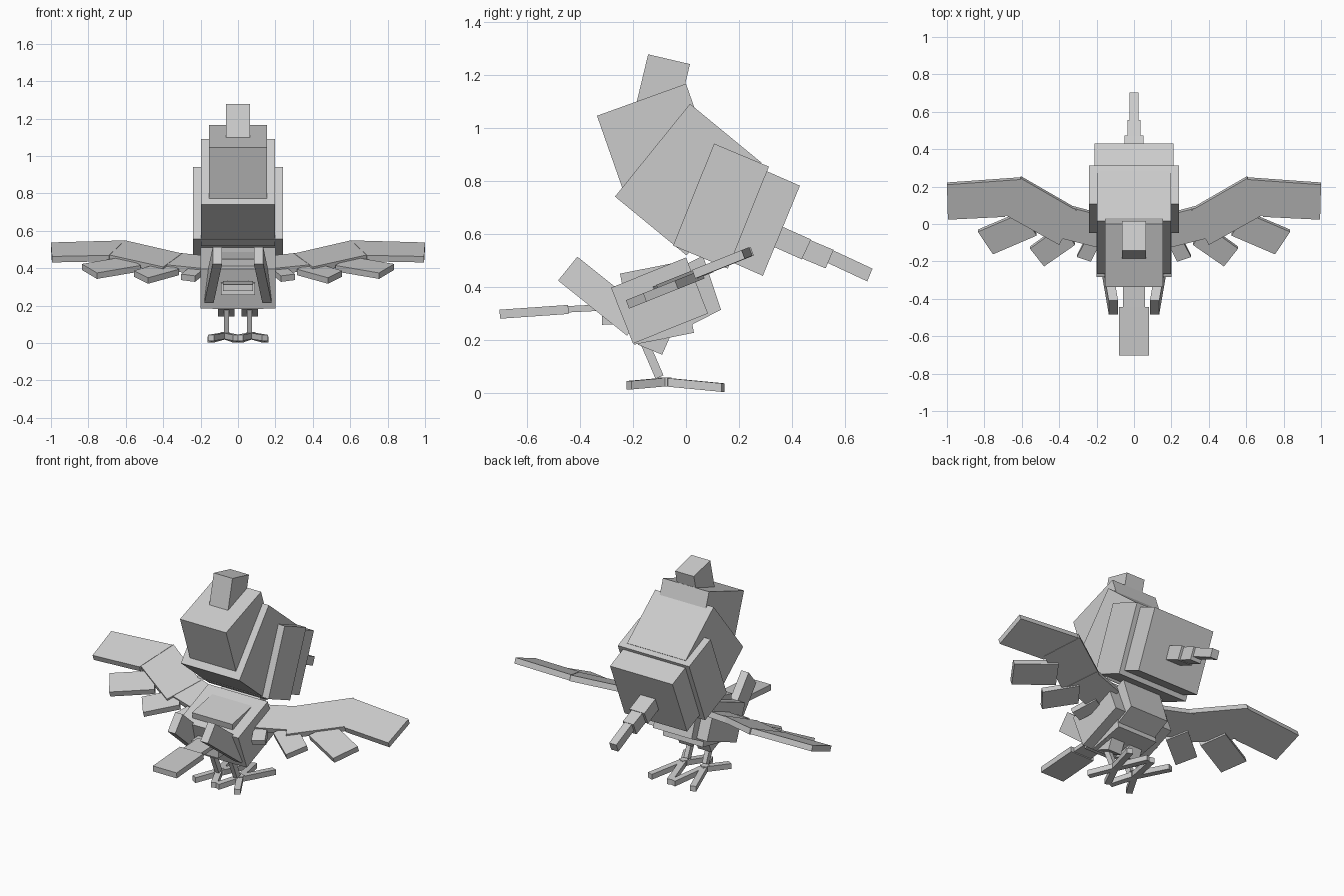
import bpy, bmesh
from mathutils import Vector as V

if "Cube" in bpy.data.objects:
    bpy.data.objects.remove(bpy.data.objects["Cube"])

grey = bpy.data.materials.new("plain_grey")
grey.use_nodes = True
grey.diffuse_color = (0.6, 0.6, 0.6, 1)
grey.node_tree.nodes["Principled BSDF"].inputs["Base Color"].default_value = (0.6, 0.6, 0.6, 1)


def prism(name, base, offset, mirror=False):
    """Flat outline swept along an offset, optionally mirrored in x."""
    bm = bmesh.new()
    low = [bm.verts.new(p) for p in base]
    high = [bm.verts.new(V(p) + V(offset)) for p in base]
    bm.faces.new(low)
    bm.faces.new(high)
    for i in range(len(low)):
        j = (i + 1) % len(low)
        bm.faces.new((low[i], low[j], high[j], high[i]))
    bmesh.ops.recalc_face_normals(bm, faces=bm.faces)
    mesh = bpy.data.meshes.new(name)
    bm.to_mesh(mesh)
    bm.free()
    mesh.materials.append(grey)
    ob = bpy.data.objects.new(name, mesh)
    bpy.context.collection.objects.link(ob)
    if mirror:
        mod = ob.modifiers.new("mirror", "MIRROR")
        mod.use_mirror_merge = False
    return ob


def side_box(name, a, b, c, x0, x1, slant=0, mirror=False):
    """Box from three (y, z) corners: a, its neighbour b, its neighbour c."""
    d = (b[0] + c[0] - a[0], b[1] + c[1] - a[1])
    base = [(x0, *a), (x0 + slant, *b), (x0 + slant, *d), (x0, *c)]
    return prism(name, base, (x1 - x0, 0, 0), mirror)


def centred(name, a, b, c, half):
    return side_box(name, a, b, c, -half, half)


# Upper body blocks
centred("crown_block", (-.143, 1.277), (.015, 1.24), (-.195, 1.06), .063)
centred("head_block", (-.336, 1.045), (0, 1.166), (-.235, .757), .155)
centred("neck_block", (.015, 1.09), (.285, .868), (-.268, .74), .197)
centred("chest_block", (.106, .94), (.313, .853), (-.049, .555), .24)
centred("rump_block", (.243, .863), (.43, .781), (.103, .523), .21)

# Stepped spike on the rump
centred("spike_root", (.34, .637), (.472, .578), (.305, .562), .05)
centred("spike_middle", (.44, .588), (.557, .539), (.41, .518), .036)
centred("spike_tip", (.53, .549), (.704, .468), (.51, .501), .024)

# Lower body blocks
centred("lower_body", (-.283, .396), (0, .51), (-.2, .185), .2)
centred("back_pad", (-.249, .449), (-.023, .494), (-.196, .181), .135)
centred("belly_block", (.064, .517), (.132, .313), (-.155, .404), .13)

# Flat tail plates and their root
centred("tail_root", (-.317, .32), (-.2, .325), (-.317, .256), .09)
centred("tail_inner", (-.46, .326), (-.3, .334), (-.459, .302), .06)
centred("tail_outer", (-.704, .313), (-.445, .331), (-.702, .279), .08)

# Slanted side flaps
side_box("side_flap", (-.41, .513), (-.15, .305), (-.483, .423), .085, .135, .045, True)


def wing_plate(name, outline, drop=0.0):
    """Plate lying in the tilted plane of the wing, from an (x, y) outline."""
    base = [(x, y, .417 - drop + .4 * y) for x, y in outline]
    return prism(name, base, (0, -.012, .032), True)


# Wing panels and feathers
wing_plate("wing_shoulder", [(.15, .05), (.36, .105), (.45, -.05), (.17, -.12)], .004)
wing_plate("wing_middle", [(.3, .08), (.605, .256), (.706, .07), (.4, -.1)], .002)
wing_plate("wing_outer", [(.605, .25), (1, .222), (.995, .035), (.69, .05)])
wing_plate("feather_outer", [(.835, -.03), (.6, .07), (.52, -.05), (.754, -.15)], .014)
wing_plate("feather_middle", [(.556, -.12), (.39, 0), (.315, -.1), (.481, -.215)], .014)
wing_plate("feather_inner", [(.305, -.165), (.24, -.04), (.17, -.07), (.23, -.19)], .014)

# Legs
side_box("thigh", (-.181, .181), (-.09, .143), (-.12, .32), .018, .108, 0, True)
side_box("shin", (-.17, .18), (-.115, .052), (-.14, .193), .048, .076, 0, True)

# Splayed toes
hub = V((.07, -.08, .024))
for name, tip in {"front_outer_toe": (.145, -.215), "front_inner_toe": (.01, -.215),
                  "back_outer_toe": (.145, .14), "back_inner_toe": (.01, .14)}.items():
    end = V((*tip, .003 if tip[1] > 0 else .012))
    along = (end - hub).normalized()
    side = along.cross(V((0, 0, 1))).normalized() * .018
    start = hub - along * .02
    prism(name, [start - side, start + side, end + side, end - side], (0, 0, .032), True)
